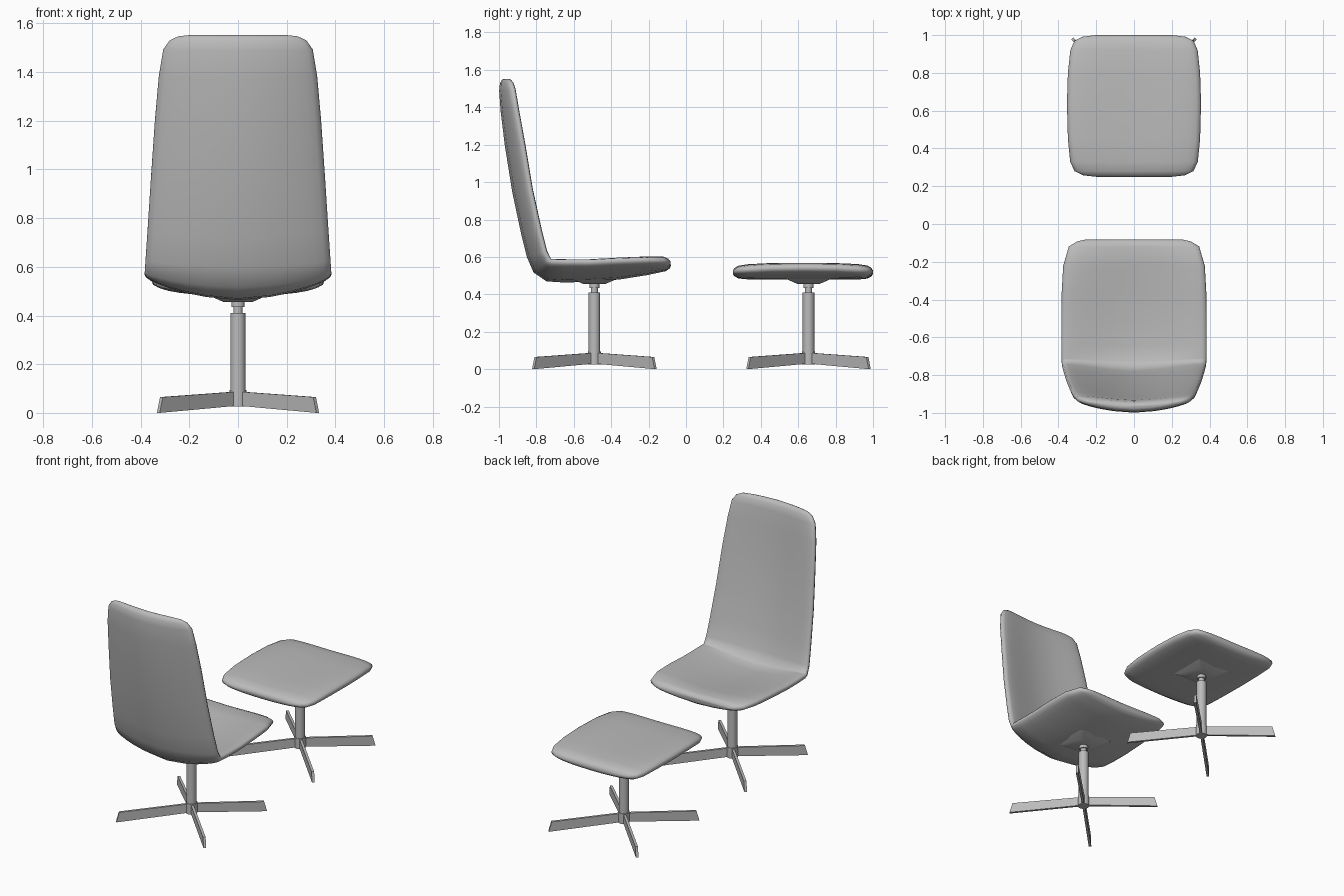
import bpy, bmesh, math
from mathutils import Vector, Matrix

if "Cube" in bpy.data.objects:
    bpy.data.objects.remove(bpy.data.objects["Cube"], do_unlink=True)

grey = bpy.data.materials.new("plain grey")
grey.use_nodes = True
grey.diffuse_color = (0.5, 0.5, 0.5, 1)
grey.node_tree.nodes["Principled BSDF"].inputs["Base Color"].default_value = (0.5, 0.5, 0.5, 1)


def finish(bm, name, angle=30):
    bmesh.ops.recalc_face_normals(bm, faces=bm.faces)
    mesh = bpy.data.meshes.new(name)
    bm.to_mesh(mesh)
    bm.free()
    mesh.materials.append(grey)
    obj = bpy.data.objects.new(name, mesh)
    bpy.context.collection.objects.link(obj)
    bpy.ops.object.select_all(action='DESELECT')
    obj.select_set(True)
    bpy.context.view_layer.objects.active = obj
    bpy.ops.object.shade_smooth_by_angle(angle=math.radians(angle))
    return obj


def power(v, e):
    return math.copysign(abs(v) ** e, v)


def cushion(name, stations, sides=28):
    """Loft a padded shell; each station is y, z, half width, half thickness, edge lift."""
    bm = bmesh.new()
    rings = []
    for i, (y, z, w, h, lift) in enumerate(stations):
        a, b = stations[max(i - 1, 0)], stations[min(i + 1, len(stations) - 1)]
        tangent = Vector((0, b[0] - a[0], b[1] - a[1])).normalized()
        normal = Vector((0, tangent.z, -tangent.y))
        ring = []
        for k in range(sides):
            t = 2 * math.pi * k / sides
            u = power(math.cos(t), 0.7)
            n = h * power(math.sin(t), 0.7) + lift * abs(u) ** 1.6
            ring.append(bm.verts.new(Vector((w * u, y, z)) + normal * n))
        rings.append(ring)
    for r, s in zip(rings, rings[1:]):
        for k in range(sides):
            j = (k + 1) % sides
            bm.faces.new((r[k], r[j], s[j], s[k]))
    bm.faces.new(rings[0])
    bm.faces.new(rings[-1])
    return finish(bm, name, 70)


def cylinder(name, y, radius, z0, z1):
    bm = bmesh.new()
    bmesh.ops.create_cone(bm, cap_ends=True, segments=20, radius1=radius, radius2=radius,
                          depth=z1 - z0, matrix=Matrix.Translation((0, y, (z0 + z1) / 2)))
    finish(bm, name)


def pedestal(prefix, y):
    # Column, neck and collar
    cylinder(prefix + "_hub", y, 0.035, 0.026, 0.095)
    cylinder(prefix + "_column", y, 0.031, 0.03, 0.41)
    cylinder(prefix + "_neck", y, 0.019, 0.40, 0.47)
    cylinder(prefix + "_collar", y, 0.027, 0.435, 0.456)
    # Tapered mounting plate under the cushion
    bm = bmesh.new()
    bmesh.ops.create_cone(bm, cap_ends=True, segments=4, radius1=0.085, radius2=0.17, depth=0.026,
                          matrix=Matrix.Translation((0, y, 0.469)) @ Matrix.Rotation(math.pi / 4, 4, 'Z'))
    finish(bm, prefix + "_mount_plate")
    # Four flat blades set on the diagonals
    profile = [(0.0, 0.03), (0.463, 0.0), (0.445, 0.065), (0.0, 0.088)]
    for q in range(4):
        bm = bmesh.new()
        sheets = [[bm.verts.new((r, s, z)) for r, z in profile] for s in (-0.008, 0.008)]
        for sheet in sheets:
            bm.faces.new(sheet)
        for k in range(4):
            j = (k + 1) % 4
            bm.faces.new((sheets[0][k], sheets[0][j], sheets[1][j], sheets[1][k]))
        bm.transform(Matrix.Translation((0, y, 0)) @ Matrix.Rotation(math.pi / 4 + q * math.pi / 2, 4, 'Z'))
        finish(bm, f"{prefix}_blade_{q + 1}")


# Chair shell, from the front lip of the seat to the top of the back
cushion("chair_shell", [
    (-0.082, 0.563, 0.26, 0.010, 0.008),
    (-0.090, 0.562, 0.30, 0.024, 0.014),
    (-0.115, 0.558, 0.345, 0.035, 0.024),
    (-0.215, 0.542, 0.375, 0.040, 0.042),
    (-0.36, 0.520, 0.383, 0.041, 0.060),
    (-0.52, 0.507, 0.385, 0.040, 0.065),
    (-0.65, 0.503, 0.385, 0.040, 0.070),
    (-0.735, 0.508, 0.384, 0.040, 0.070),
    (-0.785, 0.540, 0.383, 0.038, 0.066),
    (-0.815, 0.610, 0.380, 0.037, 0.062),
    (-0.845, 0.730, 0.372, 0.037, 0.062),
    (-0.893, 0.950, 0.358, 0.036, 0.062),
    (-0.933, 1.200, 0.341, 0.036, 0.060),
    (-0.956, 1.380, 0.325, 0.035, 0.050),
    (-0.966, 1.490, 0.307, 0.033, 0.042),
    (-0.968, 1.530, 0.280, 0.027, 0.034),
    (-0.968, 1.547, 0.245, 0.016, 0.026),
    (-0.968, 1.552, 0.200, 0.006, 0.020),
])

# Footstool cushion, listed from back to front so that its edges lift upward
cushion("footstool_cushion", [
    (1.000, 0.518, 0.20, 0.008, 0.002),
    (0.992, 0.518, 0.27, 0.022, 0.006),
    (0.970, 0.518, 0.315, 0.034, 0.010),
    (0.920, 0.519, 0.337, 0.040, 0.014),
    (0.800, 0.520, 0.350, 0.042, 0.020),
    (0.640, 0.520, 0.355, 0.042, 0.022),
    (0.450, 0.520, 0.350, 0.042, 0.020),
    (0.330, 0.519, 0.338, 0.039, 0.014),
    (0.280, 0.518, 0.315, 0.033, 0.010),
    (0.258, 0.518, 0.27, 0.021, 0.006),
    (0.250, 0.518, 0.20, 0.008, 0.002),
])

pedestal("chair", -0.49)
pedestal("footstool", 0.655)
